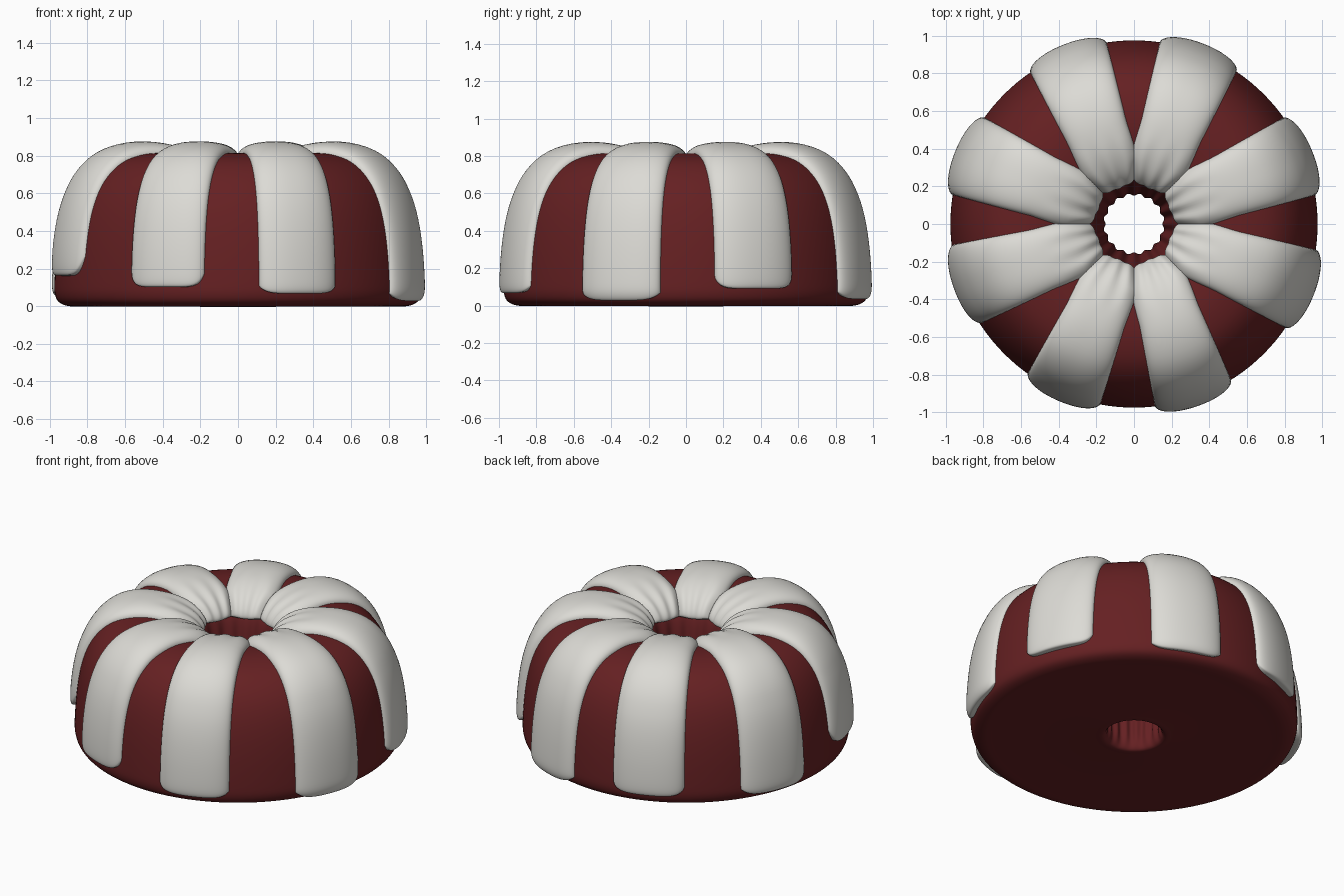
import bpy, bmesh
from math import cos, sin, pi, radians, floor
from mathutils import Vector

default = bpy.data.objects.get("Cube")
if default:
    bpy.data.objects.remove(default, do_unlink=True)


def make_material(name, rgb):
    mat = bpy.data.materials.new(name)
    mat.use_nodes = True
    color = (*rgb, 1)
    mat.diffuse_color = color
    node = mat.node_tree.nodes["Principled BSDF"]
    node.inputs["Base Color"].default_value = color
    node.inputs["Roughness"].default_value = 0.6
    return mat


cake_red = make_material("cake red", (0.13, 0.0145, 0.016))
icing_white = make_material("icing white", (0.72, 0.71, 0.67))

# Cake cross-section (radius, height) from the underside, over the top, down the hole
SECTION = [Vector(p) for p in (
    (0.84, 0.0), (0.90, 0.0), (0.95, 0.02), (0.972, 0.06), (0.975, 0.13),
    (0.963, 0.3), (0.94, 0.45), (0.905, 0.57), (0.855, 0.665), (0.785, 0.74),
    (0.70, 0.787), (0.58, 0.812), (0.45, 0.805), (0.35, 0.775), (0.28, 0.73),
    (0.235, 0.66), (0.205, 0.5), (0.175, 0.3), (0.16, 0.15), (0.16, 0.05),
    (0.18, 0.0), (0.23, 0.0))]


def section_at(t):
    """Smooth point on the cross-section at parameter t."""
    last = len(SECTION) - 1
    i = max(0, min(last - 1, floor(t)))
    f = t - i
    a, b, c, d = (SECTION[max(0, min(last, i + k))] for k in (-1, 0, 1, 2))
    return 0.5 * (2 * b + (c - a) * f + (2 * a - 5 * b + 4 * c - d) * f ** 2
                  + (3 * b - a - 3 * c + d) * f ** 3)


def normal_at(t):
    d = section_at(t + 0.05) - section_at(t - 0.05)
    return Vector((d.y, -d.x)).normalized()


def param_at_height(z):
    """Parameter where the outer wall reaches a height."""
    t = 2.0
    while section_at(t).y < z:
        t += 0.02
    return t


def polar(r, angle, z):
    return Vector((r * cos(angle), r * sin(angle), z))


def grid_object(name, rows, mat, wrap=False):
    """Skin rows of points into a smooth-shaded surface."""
    bm = bmesh.new()
    grid = [[bm.verts.new(p) for p in row] for row in rows]
    if wrap:
        grid.append(grid[0])
    for a, b in zip(grid, grid[1:]):
        for j in range(len(a) - 1):
            bm.faces.new((a[j], b[j], b[j + 1], a[j + 1]))
        if wrap:
            bm.faces.new((a[-1], b[-1], b[0], a[0]))
    bmesh.ops.recalc_face_normals(bm, faces=bm.faces)
    mesh = bpy.data.meshes.new(name)
    bm.to_mesh(mesh)
    bm.free()
    mesh.materials.append(mat)
    obj = bpy.data.objects.new(name, mesh)
    bpy.context.collection.objects.link(obj)
    bpy.ops.object.select_all(action="DESELECT")
    obj.select_set(True)
    bpy.context.view_layer.objects.active = obj
    bpy.ops.object.shade_smooth_by_angle(angle=radians(50))


# Cake ring with a fluted hole, closed underneath
def cake_point(angle, t):
    p = section_at(t)
    flute = max(0, min(1, (0.28 - p.x) / 0.08)) * min(1, p.y / 0.1)
    return polar(p.x - 0.008 * flute * cos(16 * angle), angle, p.y)


STEPS, AROUND = 84, 128
grid_object("cake", [[cake_point(2 * pi * k / AROUND, (len(SECTION) - 1) * j / STEPS)
                      for j in range(STEPS + 1)] for k in range(AROUND)],
            cake_red, wrap=True)


# Icing strips: each drips down the side and joins its neighbours near the hole
def rounded(x, power):
    return max(0, 1 - abs(x) ** power) ** (1 / power)


def icing_strip(name, sector, start, end, bottom):
    across, along = 32, 56
    t_low, t_in = param_at_height(bottom), 14.85
    rows = []
    for i in range(across + 1):
        u = -cos(pi * i / across)
        low = t_low + 0.6 * abs(u) ** 6
        high = t_in - 0.2 * u * u
        row = []
        for j in range(along + 1):
            v = -cos(pi * j / along)
            t = low + (high - low) * (v + 1) / 2
            p, n = section_at(t), normal_at(t)
            # gaps between strips close towards the hole
            spread = max(0, (1 - 0.36 / p.x) / (1 - 0.36 / 0.97)) ** 1.15
            overlap = 2.5 * (1 - min(1, spread * 2))
            a0 = sector * 45 + (start - sector * 45) * spread - overlap
            a1 = sector * 45 + 45 + (end - sector * 45 - 45) * spread + overlap
            angle = radians(a0 + (a1 - a0) * (u + 1) / 2)
            inner = max(0, min(1, (0.5 - p.x) / 0.2))
            crown = max(0, min(1, (p.y - 0.6) / 0.2))
            thick = (0.06 + 0.01 * crown) * rounded(u, 2.5) * rounded(v, 9) - 0.008
            thick += 0.006 * inner * cos(3 * pi * u) * rounded(v, 4)
            q = p + n * thick
            row.append(polar(q.x, angle, q.y))
        rows.append(row)
    grid_object(name, rows, icing_white)


STRIPS = (  # start angle, end angle, height of the lower end
    (9, 35.5, 0.09), (56, 82, 0.045), (98.5, 124.5, 0.08), (144.5, 171, 0.06),
    (186.5, 213, 0.16), (234.5, 259.5, 0.10), (276.5, 302, 0.07), (325.5, 352, 0.04))
for k, (start, end, bottom) in enumerate(STRIPS):
    icing_strip(f"icing_strip_{k + 1}", k, start, end, bottom)
